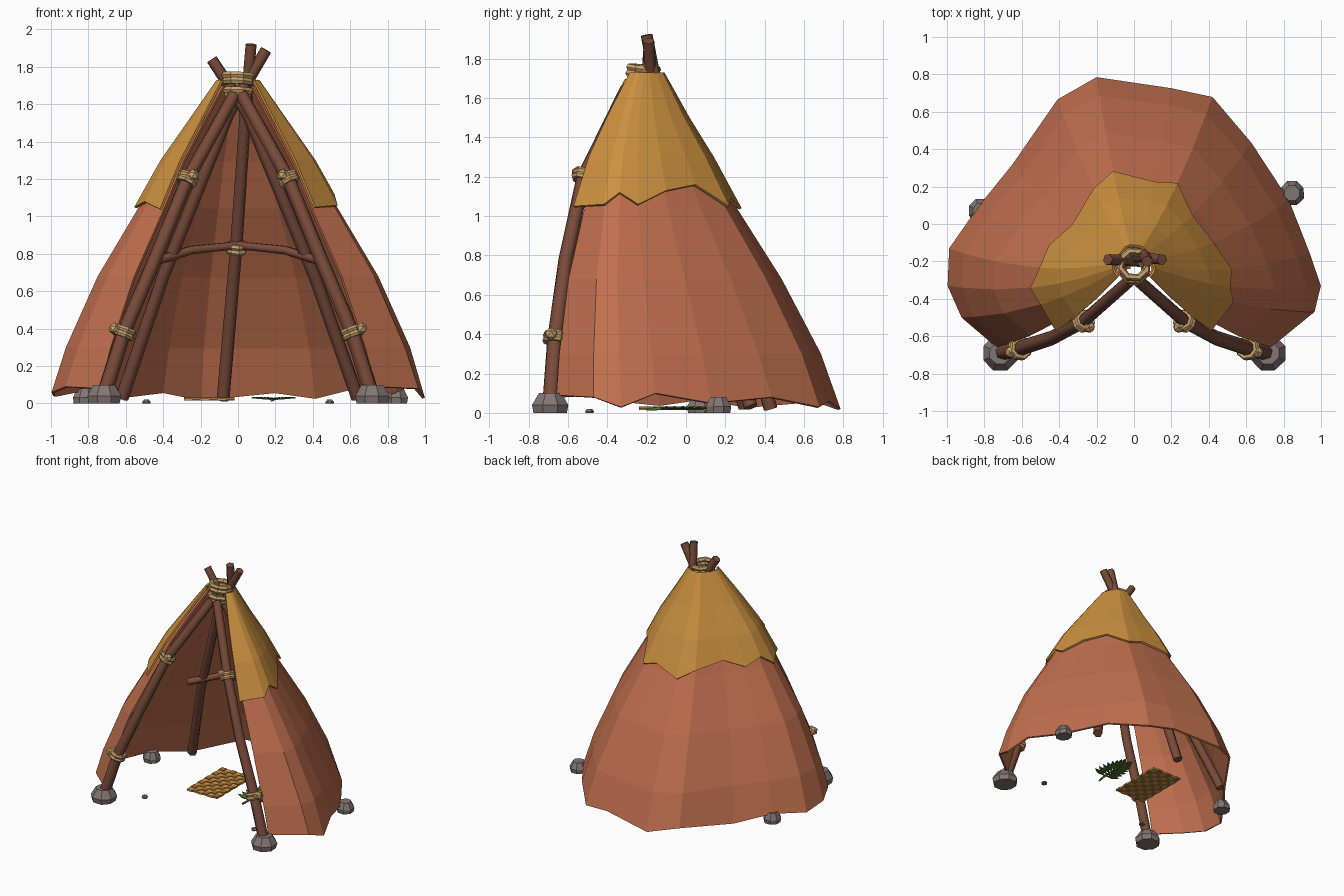
import bpy, bmesh, math, random
from mathutils import Vector, Matrix

random.seed(4)
if "Cube" in bpy.data.objects:
    bpy.data.objects.remove(bpy.data.objects["Cube"], do_unlink=True)


def material(name, rgb):
    m = bpy.data.materials.new(name)
    m.use_nodes = True
    m.diffuse_color = (*rgb, 1)
    m.node_tree.nodes["Principled BSDF"].inputs["Base Color"].default_value = (*rgb, 1)
    return m


HIDE = material("terracotta hide", (0.53, 0.16, 0.077))
CAPE = material("ochre hide", (0.60, 0.28, 0.05))
WOOD = material("brown wood", (0.19, 0.07, 0.042))
ROPE = material("tan rope", (0.58, 0.36, 0.15))
STONE = material("grey stone", (0.22, 0.18, 0.17))
LEAF = material("green leaf", (0.08, 0.16, 0.025))
STRAW = material("light straw", (0.62, 0.31, 0.07))
REED = material("dark straw", (0.36, 0.16, 0.035))


def mesh_object(name, bm, *mats):
    me = bpy.data.meshes.new(name)
    bm.to_mesh(me)
    bm.free()
    for m in mats:
        me.materials.append(m)
    ob = bpy.data.objects.new(name, me)
    bpy.context.collection.objects.link(ob)
    return ob


def pole(name, points, radius, mat=WOOD, tip=0.85):
    """Six-sided tapering pole along a path."""
    cu = bpy.data.curves.new(name, "CURVE")
    cu.dimensions = "3D"
    cu.bevel_depth, cu.bevel_resolution, cu.use_fill_caps = radius, 1, True
    sp = cu.splines.new("POLY")
    sp.points.add(len(points) - 1)
    for i, (pt, p) in enumerate(zip(sp.points, points)):
        pt.co = (*p, 1)
        pt.radius = 1 + (tip - 1) * i / (len(points) - 1)
    cu.materials.append(mat)
    ob = bpy.data.objects.new(name, cu)
    bpy.context.collection.objects.link(ob)
    bpy.ops.object.select_all(action="DESELECT")
    ob.select_set(True)
    bpy.context.view_layer.objects.active = ob
    bpy.ops.object.convert(target="MESH")
    return ob


def rope_ring(name, centre, axis, major, minor):
    bpy.ops.mesh.primitive_torus_add(major_segments=8, minor_segments=6, major_radius=major,
                                     minor_radius=minor, location=centre)
    ob = bpy.context.object
    ob.name = name
    ob.rotation_euler = Vector(axis).to_track_quat("Z", "Y").to_euler()
    ob.data.materials.append(ROPE)


def lashing(name, centre, axis, major=0.045, knot=None):
    """Two turns of rope with an optional knot."""
    c, a = Vector(centre), Vector(axis).normalized()
    for s in (-1, 1):
        rope_ring(name, c + a * 0.014 * s, a, major, 0.016)
    if knot:
        bm = bmesh.new()
        bmesh.ops.create_icosphere(bm, subdivisions=1, radius=0.034)
        bmesh.ops.translate(bm, verts=bm.verts, vec=c + Vector(knot))
        mesh_object(name + "_knot", bm, ROPE)


# Hide outline on the ground, anticlockwise from the left door edge
OUTLINE = [(0.74, -0.66), (0.97, -0.47), (1.0, -0.33), (0.95, -0.15), (0.83, 0.13), (0.63, 0.44),
           (0.42, 0.68), (0.2, 0.73), (-0.2, 0.785), (-0.41, 0.67), (-0.65, 0.32), (-0.84, 0.09),
           (-0.99, -0.13), (-1.0, -0.33), (-0.93, -0.5), (-0.74, -0.66)]
PROFILE = [(0.02, 1), (0.08, 0.995), (0.3, 0.92), (0.68, 0.75), (1.05, 0.53), (1.3, 0.39),
           (1.5, 0.25), (1.72, 0.09)]


def spread(z):
    for (z0, f0), (z1, f1) in zip(PROFILE, PROFILE[1:]):
        if z <= z1:
            return f0 + (f1 - f0) * (z - z0) / (z1 - z0)
    return PROFILE[-1][1]


def skin(name, hem, levels, grow, door_push, mat):
    """Hide draped from a wavy hem through the given heights."""
    bm = bmesh.new()
    cols = []
    for i, ((x, y), low) in enumerate(zip(OUTLINE, hem)):
        col = []
        for z in [low] + levels:
            f = spread(z)
            d = Vector((x, y + 0.2))
            p = d * f + d.normalized() * grow
            sag = 0.28 * f * (1 - f)
            push = door_push * min(1, f * 2) if i in (0, len(OUTLINE) - 1) else 0
            col.append(bm.verts.new((p.x, p.y - 0.2 - sag - push, z)))
        cols.append(col)
    for a, b in zip(cols, cols[1:]):
        for r in range(len(levels)):
            bm.faces.new((a[r], b[r], b[r + 1], a[r + 1]))
    ob = mesh_object(name, bm, mat)
    mod = ob.modifiers.new("thickness", "SOLIDIFY")
    mod.thickness, mod.offset = 0.014, -1


skin("hide_cover", [0.09, 0.08, 0.03, 0.1, 0.05, 0.08, 0.03, 0.06, 0.02, 0.06, 0.03, 0.07,
                    0.04, 0.06, 0.09, 0.08], [0.3, 0.68, 1.05, 1.3, 1.5, 1.7], 0, 0, HIDE)
skin("top_cape", [1.05, 1.06, 1.12, 1.06, 1.13, 1.16, 1.05, 1.09, 1.04, 1.1, 1.14, 1.08,
                  1.13, 1.05, 1.08, 1.04], [1.3, 1.5, 1.73], 0.025, 0.045, CAPE)

# Door poles with lashings and foot stones
DOOR = [(0.72, -0.69, 0.03), (0.61, -0.665, 0.38), (0.44, -0.61, 0.78), (0.27, -0.52, 1.2),
        (0.02, -0.3, 1.65)]
for side, s in (("left", 1), ("right", -1)):
    path = [Vector((x * s, y, z)) for x, y, z in DOOR]
    pole(side + "_door_pole", path, 0.042)
    lashing(side + "_low_lashing", path[1], path[2] - path[0], 0.05, (0.05 * s, -0.02, 0.02))
    lashing(side + "_high_lashing", path[3], path[4] - path[2], 0.046, (-0.03 * s, -0.03, 0.02))

# Rear poles crossing at the top
pole("back_pole", [(-0.08, 0.43, 0.02), (-0.01, 0.2, 0.83), (0.04, -0.13, 1.55),
                   (0.07, -0.2, 1.92)], 0.036)
pole("right_rear_pole", [(-0.62, 0.3, 0.03), (-0.4, 0.1, 0.68), (-0.05, -0.17, 1.55),
                         (0.15, -0.19, 1.89)], 0.036)
pole("left_rear_pole", [(0.64, 0.33, 0.03), (0.41, 0.1, 0.68), (0.05, -0.2, 1.55),
                        (-0.14, -0.19, 1.84)], 0.036)

# Cross braces tied to the back pole
for side, s in (("left", 1), ("right", -1)):
    pole(side + "_brace", [(0.45 * s, 0.0, 0.76), (0.25 * s, 0.11, 0.82), (-0.04 * s, 0.17, 0.85)],
         0.027)
lashing("brace_lashing", (-0.01, 0.18, 0.83), (0.1, -0.3, 1), 0.044)

# Crown ropes
for z, r in ((1.75, 0.075), (1.72, 0.07), (1.67, 0.07), (1.64, 0.06)):
    rope_ring("crown_rope", (0, -0.215 - (1.75 - z) * 0.3, z), (0.05, 0.1, 1), r, 0.019)


def stone(name, x, y, radius, height):
    """Eight-sided tapered rock."""
    bm = bmesh.new()
    rings = []
    for z, f in ((0, 0.92), (0.4, 1), (1, 0.62)):
        rings.append([bm.verts.new((x + radius * f * math.cos(a) * random.uniform(0.93, 1.05),
                                    y + radius * f * math.sin(a), z * height))
                      for a in (math.tau * (k + 0.5) / 8 for k in range(8))])
    bm.faces.new(rings[0][::-1])
    bm.faces.new(rings[2])
    for a, b in zip(rings, rings[1:]):
        for k in range(8):
            n = (k + 1) % 8
            bm.faces.new((a[k], a[n], b[n], b[k]))
    mesh_object(name, bm, STONE)


for side, s in (("left", 1), ("right", -1)):
    stone(side + "_foot_stone", 0.715 * s, -0.69, 0.1, 0.1)
    stone(side + "_pebble", 0.49 * s, -0.49, 0.024, 0.02)
stone("left_side_stone", 0.845, 0.165, 0.07, 0.08)
stone("right_side_stone", -0.82, 0.07, 0.07, 0.08)

# Woven sleeping mat
bm = bmesh.new()
NX, NY, CELL = 6, 10, 0.045
for i in range(NX):
    for j in range(NY):
        odd = (i + j) % 2
        start = len(bm.faces)
        place = Matrix.Translation((-0.29 + CELL * (i + 0.5), -0.24 + CELL * (j + 0.5),
                                    0.022 + 0.004 * odd))
        bmesh.ops.create_cube(bm, size=1, matrix=place @ Matrix.Diagonal((CELL, CELL, 0.014, 1)))
        bm.faces.ensure_lookup_table()
        for f in bm.faces[start:]:
            f.material_index = odd
mesh_object("woven_mat", bm, STRAW, REED)

# Leaf frond: paired leaflets fanning from a stem
bm = bmesh.new()
for k in range(8):
    for s in (-1, 1):
        root = Vector((0.19, -0.12 + 0.026 * k, 0.025))
        ang = math.radians(90 - s * (80 - 9 * k))
        d = Vector((math.cos(ang), math.sin(ang), 0.08))
        w = Vector((-d.y, d.x, 0)) * 0.021
        length = 0.13 - 0.004 * abs(k - 3)
        bm.faces.new([bm.verts.new(p) for p in (root, root + d * length * 0.55 - w,
                                                root + d * length, root + d * length * 0.55 + w)])
frond = mesh_object("leaf_frond", bm, LEAF)
frond.modifiers.new("thickness", "SOLIDIFY").thickness = 0.007
pole("frond_stem", [(0.18, -0.2, 0.018), (0.19, -0.1, 0.022), (0.19, 0.09, 0.024)], 0.008, LEAF)
